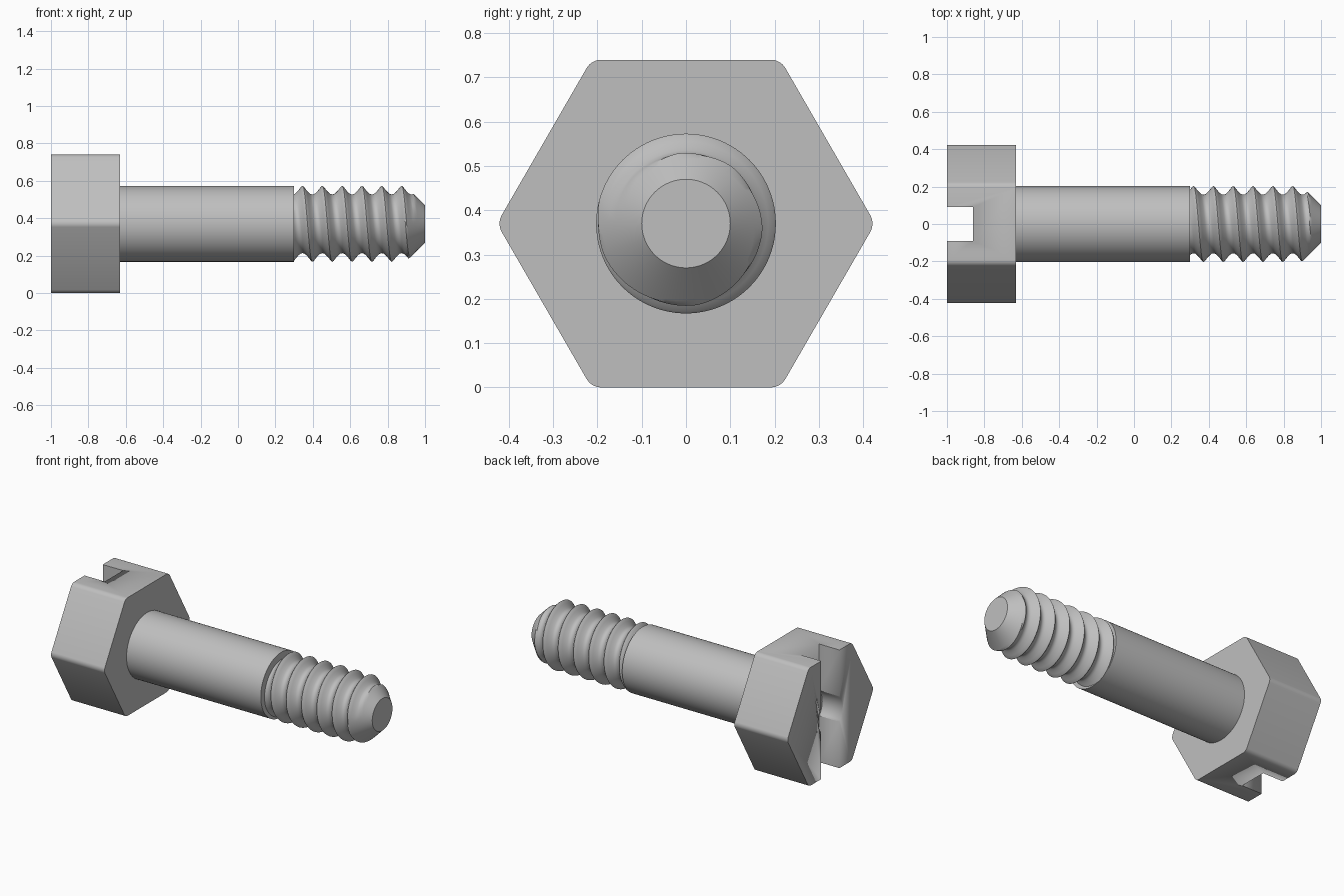
import bpy, bmesh, math
from mathutils import Matrix

if "Cube" in bpy.data.objects:
    bpy.data.objects.remove(bpy.data.objects["Cube"])

AXIS_Z = 0.37          # height of the bolt axis
SHANK_R = 0.203
ROOT_R = 0.157
THREAD_START = 0.30
TIP_R = 0.10
PITCH = 0.106
CREST_X = 0.345        # position of a crest along the top line

steel = bpy.data.materials.new("steel_grey")
steel.use_nodes = True
GREY = (0.52, 0.52, 0.52, 1)
steel.diffuse_color = GREY
steel.node_tree.nodes["Principled BSDF"].inputs["Base Color"].default_value = GREY


def finish(bm, name, angle=30):
    bmesh.ops.recalc_face_normals(bm, faces=bm.faces)
    mesh = bpy.data.meshes.new(name)
    bm.to_mesh(mesh)
    bm.free()
    obj = bpy.data.objects.new(name, mesh)
    bpy.context.collection.objects.link(obj)
    mesh.materials.append(steel)
    bpy.ops.object.select_all(action='DESELECT')
    obj.select_set(True)
    bpy.context.view_layer.objects.active = obj
    bpy.ops.object.shade_smooth_by_angle(angle=math.radians(angle))
    return obj


def prism(outline, x0, x1):
    """Extrude a (y, z) outline along x."""
    bm = bmesh.new()
    face = bm.faces.new([bm.verts.new((x0, y, AXIS_Z + z)) for y, z in outline])
    ext = bmesh.ops.extrude_face_region(bm, geom=[face])
    verts = [v for v in ext["geom"] if isinstance(v, bmesh.types.BMVert)]
    bmesh.ops.translate(bm, verts=verts, vec=(x1 - x0, 0, 0))
    return bm


def circle(radius, count, start=0.0):
    return [(radius * math.cos(start + math.tau * i / count),
             radius * math.sin(start + math.tau * i / count)) for i in range(count)]


# Hexagonal head with softly rounded corners
bm = prism(circle(AXIS_Z / math.cos(math.pi / 6), 6), -1, -0.63)
corners = [e for e in bm.edges if abs(e.verts[0].co.x - e.verts[1].co.x) > 0.1]
bmesh.ops.bevel(bm, geom=corners, offset=0.02, segments=4, profile=0.5, affect='EDGES')
head = finish(bm, "hex_head")

# Slot cutter: straight slot widened by a round recess in the middle
SLOT, RECESS = 0.09, 0.12
a0 = math.acos(SLOT / RECESS)
arc = [-a0 + 2 * a0 * i / 16 for i in range(17)]
side = [(SLOT, -1)] + [(RECESS * math.cos(a), RECESS * math.sin(a)) for a in arc] + [(SLOT, 1)]
cutter = finish(prism(side + [(-y, -z) for y, z in side], -1.1, -0.86), "slot_cutter")
cutter.hide_render = True
mod = head.modifiers.new("slot", 'BOOLEAN')
mod.operation = 'DIFFERENCE'
mod.solver = 'EXACT'
mod.object = cutter
bpy.context.view_layer.objects.active = head
bpy.ops.object.modifier_apply(modifier=mod.name)
bpy.data.objects.remove(cutter)

# Plain shank
finish(prism(circle(SHANK_R, 96), -0.64, THREAD_START), "shank")

# Helical thread clipped by the conical tip
SAMPLES = [-0.5, -0.4, -0.33, -0.25, -0.15, -0.06, 0.0, 0.06, 0.15, 0.25, 0.33, 0.4]
STEPS = 96


def thread_height(u):
    t = min(max((abs(u) - 0.03) / 0.42, 0), 1)
    return (1 - t) ** 1.4


bm = bmesh.new()
columns = []
for i in range(STEPS + 1):
    phi = math.tau * i / STEPS
    column = []
    for turn in range(-2, 8):
        for u in SAMPLES:
            x = CREST_X + PITCH * (turn + u + phi / math.tau)
            x = min(max(x, THREAD_START), 1)
            # recompute the phase so that clamped points follow the helix
            phase = (x - CREST_X) / PITCH - phi / math.tau
            w = phase - math.floor(phase + 0.5)
            r = ROOT_R + (SHANK_R - ROOT_R) * thread_height(w)
            r = min(r, TIP_R + 1 - x)
            column.append(bm.verts.new((x, -r * math.sin(phi), AXIS_Z + r * math.cos(phi))))
    columns.append(column)
for a, b in zip(columns, columns[1:]):
    for j in range(len(a) - 1):
        bm.faces.new((a[j], a[j + 1], b[j + 1], b[j]))
bmesh.ops.remove_doubles(bm, verts=bm.verts, dist=0.0001)
rim = [e for e in bm.edges if e.is_boundary and all(v.co.x > 0.999 for v in e.verts)]
bmesh.ops.contextual_create(bm, geom=rim)
finish(bm, "threaded_end")
